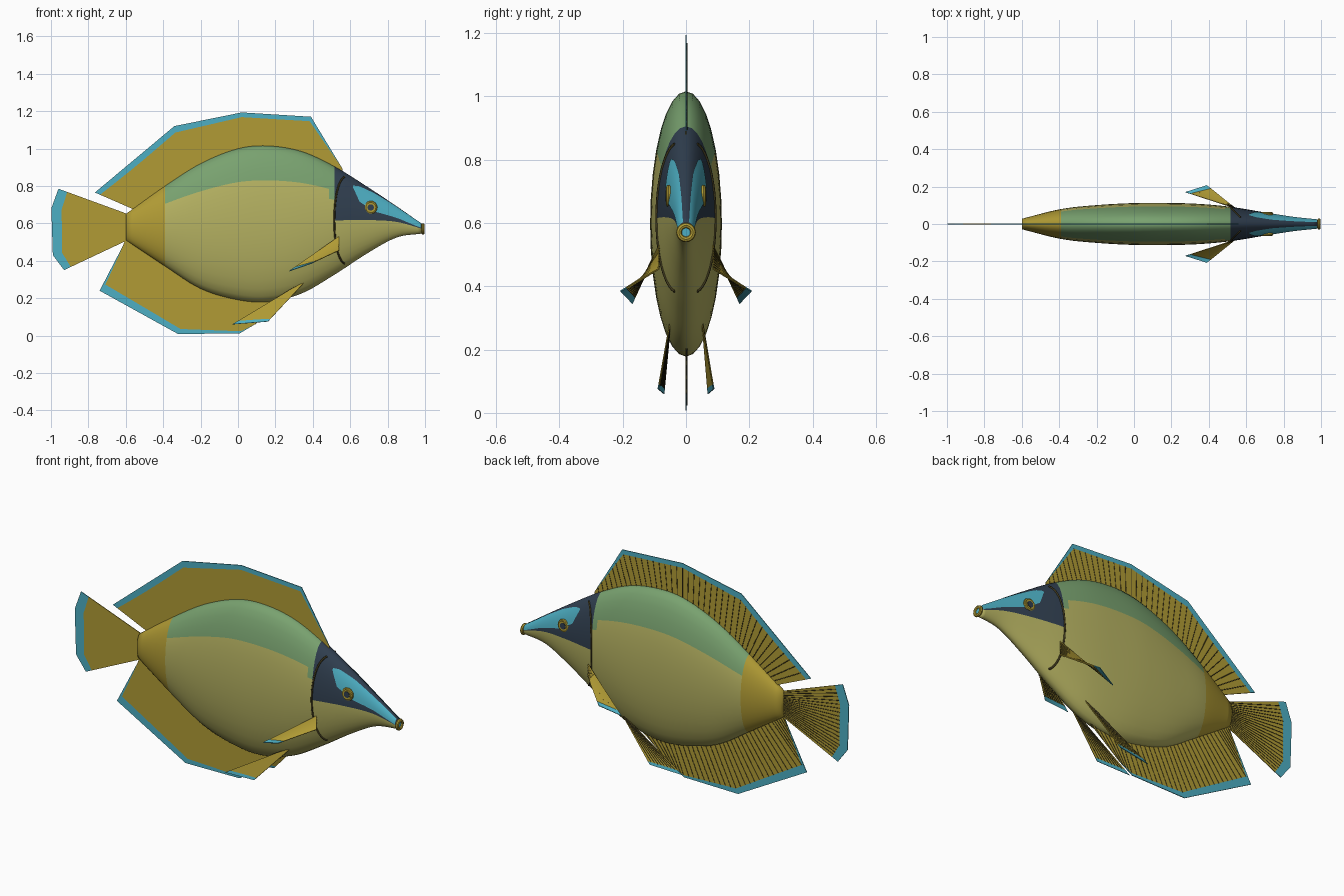
import bpy, bmesh, math
from mathutils import Vector

cube = bpy.data.objects.get("Cube")
if cube:
    bpy.data.objects.remove(cube)


def material(name, rgb):
    m = bpy.data.materials.new(name)
    m.use_nodes = True
    m.diffuse_color = (*rgb, 1)
    m.node_tree.nodes["Principled BSDF"].inputs["Base Color"].default_value = (*rgb, 1)
    return m


olive = material("olive yellow", (0.46, 0.44, 0.12))
green = material("back green", (0.19, 0.36, 0.16))
gold = material("fin gold", (0.44, 0.33, 0.035))
navy = material("mask navy", (0.03, 0.05, 0.08))
cyan = material("trim cyan", (0.075, 0.43, 0.55))
brown = material("ray brown", (0.05, 0.04, 0.012))


def finish(bm, name, mats, smooth=False):
    me = bpy.data.meshes.new(name)
    bm.to_mesh(me)
    bm.free()
    ob = bpy.data.objects.new(name, me)
    bpy.context.collection.objects.link(ob)
    for m in mats:
        me.materials.append(m)
    for p in me.polygons:
        p.use_smooth = smooth
    return ob


def tubes(name, paths, radius, mat, res=0):
    cu = bpy.data.curves.new(name, "CURVE")
    cu.dimensions = "3D"
    cu.bevel_depth = radius
    cu.bevel_resolution = res
    cu.use_fill_caps = True
    for path in paths:
        sp = cu.splines.new("POLY")
        sp.points.add(len(path) - 1)
        for pt, co in zip(sp.points, path):
            pt.co = (*co, 1)
    cu.materials.append(mat)
    ob = bpy.data.objects.new(name, cu)
    bpy.context.collection.objects.link(ob)


# Body stations: x, top, bottom, half width
ST = [(-.6, .65, .51, .028), (-.39, .80, .37, .08), (-.2, .92, .25, .101),
      (0, 1.0, .19, .112), (.16, 1.015, .18, .113), (.34, .985, .225, .108),
      (.515, .905, .325, .092), (.7, .79, .445, .062), (.85, .69, .525, .037),
      (.98, .60, .545, .022)]


def slope(i, k):
    a, b = ST[max(i - 1, 0)], ST[min(i + 1, len(ST) - 1)]
    return (b[k] - a[k]) / (b[0] - a[0])


def section(x):
    x = min(max(x, ST[0][0]), ST[-1][0])
    i = max(j for j in range(len(ST) - 1) if ST[j][0] <= x)
    a, b = ST[i], ST[i + 1]
    d = b[0] - a[0]
    t = (x - a[0]) / d
    s = t * t * (3 - 2 * t)
    return [a[k] + (b[k] - a[k]) * s + d * t * (1 - t) *
            ((1 - t) * slope(i, k) - t * slope(i + 1, k)) for k in (1, 2, 3)]


def skin(x, deg, side=1, lift=0.0):
    top, bot, w = section(x)
    a = math.radians(deg)
    return Vector((x, side * (w + lift) * math.cos(a),
                   (top + bot) / 2 + ((top - bot) / 2 + lift) * math.sin(a)))


# Body: one loft, coloured by length and by angle around the section
N, SUB = 32, 6
xs = [a[0] + (b[0] - a[0]) * j / SUB for a, b in zip(ST, ST[1:]) for j in range(SUB)] + [ST[-1][0]]
bm = bmesh.new()
rings = [[bm.verts.new(skin(x, 360 * j / N)) for j in range(N)] for x in xs]
for i in range(len(xs) - 1):
    mid = (xs[i] + xs[i + 1]) / 2
    for j in range(N):
        k = (j + 1) % N
        f = bm.faces.new((rings[i][j], rings[i][k], rings[i + 1][k], rings[i + 1][j]))
        high = math.sin(2 * math.pi * (j + .5) / N)
        edge = .5 if mid < .48 else .33
        if mid < -.39:
            f.material_index = 2
        elif mid > .515:
            f.material_index = 3 if high > 0 else 0
        else:
            f.material_index = 1 if high > edge else 0
bm.faces.new(rings[0]).material_index = 2
bm.faces.new(rings[-1][::-1]).material_index = 3
bmesh.ops.recalc_face_normals(bm, faces=bm.faces)
finish(bm, "body", (olive, green, gold, navy), True)

# Cheek stripes: x, low angle, high angle
STRIPE = [(.615, 49, 53), (.65, 28, 60), (.74, 17, 67), (.86, 14, 68), (.978, 6, 68)]
for side, label in ((1, "left"), (-1, "right")):
    bm = bmesh.new()
    rows = []
    for a, b in zip(STRIPE, STRIPE[1:]):
        for j in range(5):
            x, lo, hi = [p + (q - p) * j / 4 for p, q in zip(a, b)]
            rows.append([bm.verts.new(skin(x, lo + (hi - lo) * m / 6, side, .003)) for m in range(7)])
    for r, q in zip(rows, rows[1:]):
        for m in range(6):
            bm.faces.new((r[m], q[m], q[m + 1], r[m + 1])[::-side])
    bmesh.ops.remove_doubles(bm, verts=bm.verts, dist=1e-5)
    finish(bm, label + "_cheek_stripe", [cyan], True)

    # Gill cover seam
    path = []
    for j in range(25):
        deg = 65 - 130 * j / 24
        path.append(skin(.515 + .055 * (deg / 65) ** 2, deg, side))
    tubes(label + "_gill_seam", [path], .005, brown, 1)

    # Eye: gold rim, cyan iris, dark pupil
    centre = (.71, side * .055, .685)
    bpy.ops.mesh.primitive_torus_add(location=centre, rotation=(math.pi / 2, 0, 0), major_radius=.027,
                                     minor_radius=.008, major_segments=24, minor_segments=8)
    parts = [(bpy.context.object, "eye_rim", gold)]
    for part, mat, r, depth in (("eye_iris", gold, .024, .014), ("eye_pupil", navy, .017, .02)):
        bpy.ops.mesh.primitive_cylinder_add(vertices=20, radius=r, depth=depth, location=centre,
                                            rotation=(math.pi / 2, 0, 0))
        parts.append((bpy.context.object, part, mat))
    for ob, part, mat in parts:
        ob.name = label + "_" + part
        ob.data.materials.append(mat)
        bpy.ops.object.select_all(action="DESELECT")
        ob.select_set(True)
        bpy.context.view_layer.objects.active = ob
        bpy.ops.object.shade_smooth_by_angle()

# Mouth ring and opening
bpy.ops.mesh.primitive_torus_add(location=(.989, 0, .57), rotation=(0, math.pi / 2, 0), major_radius=.022,
                                 minor_radius=.009, major_segments=24, minor_segments=8)
lips = bpy.context.object
lips.name = "lips"
lips.data.materials.append(gold)
bpy.ops.object.shade_smooth_by_angle()
bpy.ops.mesh.primitive_cylinder_add(vertices=20, radius=.021, depth=.01, location=(.985, 0, .57),
                                    rotation=(0, math.pi / 2, 0))
bpy.context.object.name = "mouth"
bpy.context.object.data.materials.append(cyan)


# Fin: columns from a root to an outer edge, with a trimmed border and rays on one face
def fin(name, roots, edge, trims, counts, ray_dir, root_fn=None):
    cols = []
    for i, n in enumerate(counts):
        for j in range(n + (i == len(counts) - 1)):
            t = j / n
            mix = lambda p, q: p + (q - p) * t
            root = mix(roots[i], roots[i + 1])
            root = root_fn(root) if root_fn else root
            tip = mix(edge[i], edge[i + 1])
            trim = min(mix(trims[i], trims[i + 1]) / (tip - root).length, .9)
            cols.append((root, tip.lerp(root, trim), tip))
    bm = bmesh.new()
    grid = [[bm.verts.new(p) for p in c] for c in cols]
    for a, b in zip(grid, grid[1:]):
        for m in (0, 1):
            f = bm.faces.new((a[m], b[m], b[m + 1], a[m + 1]))
            f.material_index = m
    bmesh.ops.remove_doubles(bm, verts=bm.verts, dist=1e-5)
    ob = finish(bm, name, (gold, cyan))
    mod = ob.modifiers.new("thickness", "SOLIDIFY")
    mod.thickness, mod.offset = .004, 0
    off = Vector(ray_dir) * .0015
    tubes(name + "_rays", [(a + off, b + off) for a, b, _ in cols[1:-1]], .0025, brown)


def flat(*pts):
    return [Vector((x, 0, z)) for x, z in pts]


BACK = (0, 1, 0)
fin("dorsal_fin", [-.55, -.3, .02, .33, .56],
    flat((-.765, .765), (-.34, 1.12), (.02, 1.193), (.39, 1.17), (.56, .89)),
    [.03, .035, .025, .025, 0], [12, 10, 10, 8], BACK,
    lambda x: Vector((x, 0, section(x)[0] - .015)))
fin("anal_fin", [-.6, -.52, -.2, .08, .2, .36],
    flat((-.61, .49), (-.74, .24), (-.32, .008), (.01, .012), (.09, .06), (.36, .27)),
    [.015, .045, .03, .012, 0, 0], [6, 14, 10, 4, 5], BACK,
    lambda x: Vector((x, 0, section(x)[1] + .015)))
fin("tail_fin", flat((-.59, .65), (-.59, .61), (-.59, .55), (-.59, .51)),
    flat((-.96, .785), (-.998, .68), (-.99, .43), (-.93, .35)),
    [.05, .055, .05, .04], [5, 10, 5], BACK)

# Paired fins
for s, label in ((1, "left"), (-1, "right")):
    side = lambda *pts: [Vector((x, s * y, z)) for x, y, z in pts]
    fin(label + "_pectoral_fin", side((.54, .085, .53), (.54, .085, .455)),
        side((.275, .17, .345), (.39, .207, .385)), [.035, .03], [9], (0, .7, -.7))
    fin(label + "_pelvic_fin", side((.36, .05, .29), (.27, .055, .24)),
        side((.16, .088, .075), (-.03, .07, .06)), [.02, .035], [9], BACK)
